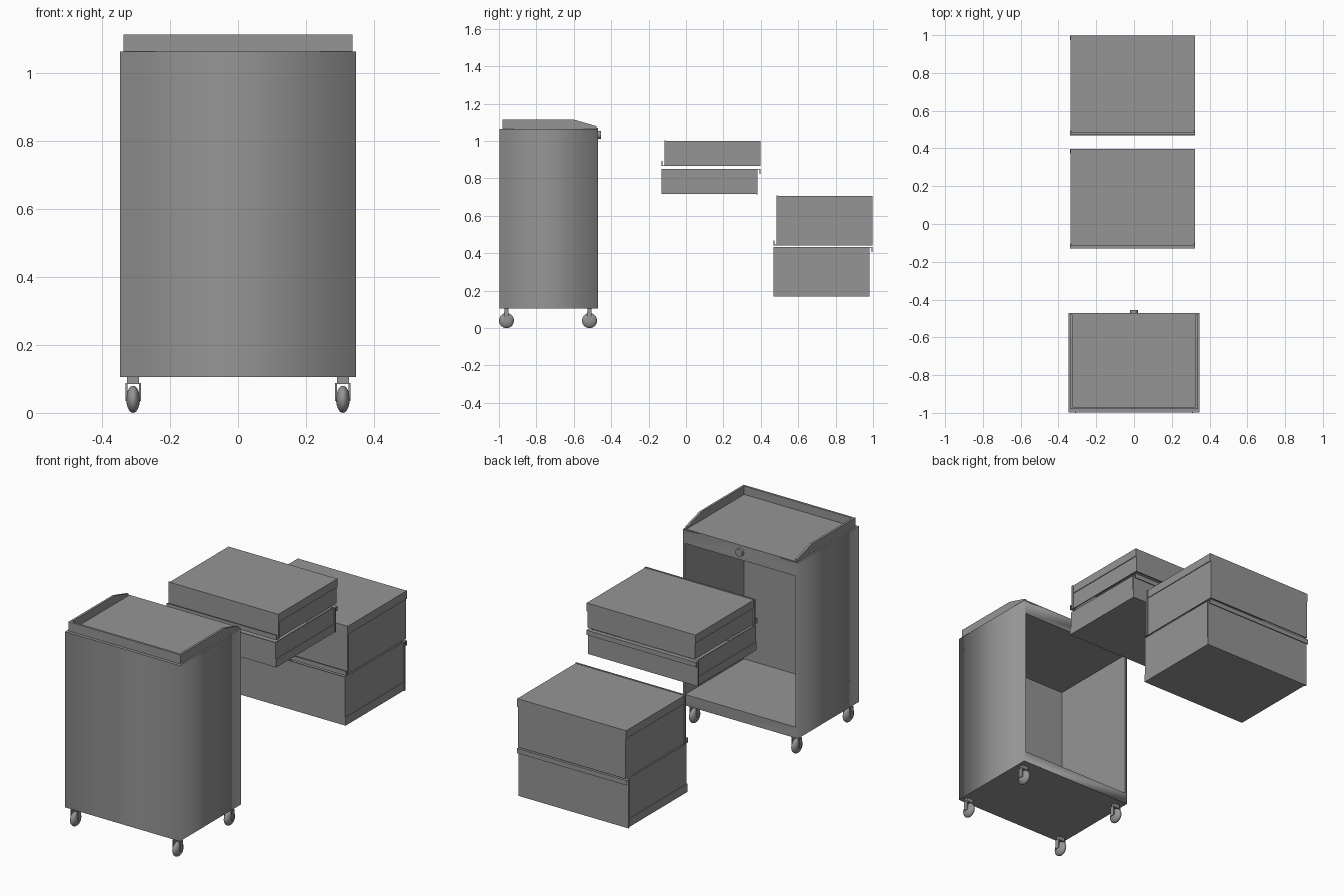
import bpy, bmesh, math
from mathutils import Matrix, Vector

if "Cube" in bpy.data.objects:
    bpy.data.objects.remove(bpy.data.objects["Cube"], do_unlink=True)

# One painted-metal colour
GREY = (0.3, 0.3, 0.3, 1)
grey = bpy.data.materials.new("plain grey")
grey.use_nodes = True
grey.diffuse_color = GREY
grey.node_tree.nodes["Principled BSDF"].inputs["Base Color"].default_value = GREY


def finish(bm, name):
    bmesh.ops.recalc_face_normals(bm, faces=bm.faces)
    mesh = bpy.data.meshes.new(name)
    bm.to_mesh(mesh)
    bm.free()
    mesh.materials.append(grey)
    obj = bpy.data.objects.new(name, mesh)
    bpy.context.collection.objects.link(obj)
    return obj


def add_box(bm, lo, hi):
    lo, hi = Vector(lo), Vector(hi)
    mat = Matrix.Translation((lo + hi) / 2) @ Matrix.Diagonal((*(hi - lo), 1))
    return bmesh.ops.create_cube(bm, size=1, matrix=mat)["verts"]


def box(name, lo, hi):
    bm = bmesh.new()
    add_box(bm, lo, hi)
    return finish(bm, name)


def prism(name, profile, x0, x1):
    """Extrude a (y, z) outline along x."""
    bm = bmesh.new()
    face = bm.faces.new([bm.verts.new((x0, y, z)) for y, z in profile])
    ext = bmesh.ops.extrude_face_region(bm, geom=[face])["geom"]
    verts = [v for v in ext if isinstance(v, bmesh.types.BMVert)]
    bmesh.ops.translate(bm, verts=verts, vec=(x1 - x0, 0, 0))
    return finish(bm, name)


def smooth(obj):
    for p in obj.data.polygons:
        p.use_smooth = True


# Cabinet shell, open at the back, softly shaded round its upright edges
W, Y0, Y1, Z0, Z1 = 0.347, -0.997, -0.47, 0.105, 1.065
OPEN_Z0, OPEN_Z1, WALL = 0.165, 0.99, 0.018
bm = bmesh.new()
add_box(bm, (-W, Y0, Z0), (W, Y1, Z1))
back = max(bm.faces, key=lambda f: f.calc_center_median().y)
bmesh.ops.inset_region(bm, faces=[back], thickness=WALL)
for v in back.verts:
    v.co.z = OPEN_Z1 if v.co.z > 0.5 else OPEN_Z0
hollow = bmesh.ops.extrude_face_region(bm, geom=[back])["geom"]
bmesh.ops.delete(bm, geom=[back], context="FACES_ONLY")
for v in hollow:
    if isinstance(v, bmesh.types.BMVert):
        v.co.y = Y0 + WALL
bm.normal_update()
for e in bm.edges:
    inner = all(abs(v.co.x) < W - 0.001 for v in e.verts)
    flat_end = any(abs(f.normal.z) > 0.9 for f in e.link_faces)
    e.smooth = not (inner or flat_end)
smooth(finish(bm, "cabinet_shell"))

# Top tray: floor, front lip and two sloping side lips
TX, TY, TZ = 0.338, -0.98, 1.115
box("tray_floor", (-TX, TY, Z1 - 0.005), (TX, Y1, Z1 + 0.005))
box("tray_front_lip", (-TX, TY, Z1), (TX, TY + 0.012, TZ))
lip = [(TY, Z1), (-0.478, Z1), (-0.478, 1.08), (-0.6, TZ), (TY, TZ)]
for side, s in (("left", 1), ("right", -1)):
    prism("tray_lip_" + side, lip, s * TX, s * (TX - 0.012))

# Round lock above the opening
bpy.ops.mesh.primitive_cylinder_add(vertices=24, radius=0.021, depth=0.02,
                                    location=(0, -0.465, 1.033),
                                    rotation=(math.pi / 2, 0, 0))
lock = bpy.context.object
lock.name = "lock"
lock.data.materials.append(grey)
bpy.ops.object.shade_smooth_by_angle()

# Casters: stem, fork and rounded wheel
FORK = [(-0.012, 0.035), (0.012, 0.035), (0.012, 0.088), (-0.012, 0.088)]
for end, y in (("front", -0.96), ("back", -0.516)):
    for side, x in (("left", 0.309), ("right", -0.309)):
        tag = "_" + end + "_" + side
        parts = [box("caster_stem" + tag, (x - 0.018, y - 0.01, 0.085),
                     (x + 0.018, y + 0.01, Z0 + 0.002))]
        for s in (-1, 1):
            cheek = prism("caster_fork" + tag, FORK, x + s * 0.017, x + s * 0.023)
            cheek.location.y = y
        bm = bmesh.new()
        scale = Matrix.Diagonal((0.02, 0.04, 0.04, 1))
        bmesh.ops.create_uvsphere(bm, u_segments=24, v_segments=14, radius=1,
                                  matrix=Matrix.Translation((x, y, 0.04)) @ scale)
        smooth(finish(bm, "caster_wheel" + tag))


# Drawers: open tray, wider front panel, hooked handle and side runners
def drawer(name, height, y, z, flipped):
    """Front faces +y with the rim at z; flipped turns it over about x."""
    bx, half, t = 0.325, 0.256, 0.008
    bm = bmesh.new()
    add_box(bm, (-bx, -half, -height), (bx, half, 0))
    bm.normal_update()
    top = max(bm.faces, key=lambda f: f.calc_center_median().z)
    bmesh.ops.inset_region(bm, faces=[top], thickness=t)
    ext = bmesh.ops.extrude_face_region(bm, geom=[top])["geom"]
    bmesh.ops.delete(bm, geom=[top], context="FACES_ONLY")
    bmesh.ops.translate(bm, verts=[v for v in ext if isinstance(v, bmesh.types.BMVert)],
                        vec=(0, 0, t - height))
    hook = [(half, 0), (half + 0.016, 0), (half + 0.016, -0.026),
            (half + 0.012, -0.026), (half + 0.012, -0.004), (half, -0.004)]
    parts = [
        finish(bm, name + "_tray"),
        box(name + "_front", (-bx - 0.008, half - 0.008, -height - 0.002),
            (bx + 0.006, half + 0.001, 0)),
        prism(name + "_handle", hook, -bx - 0.008, bx + 0.006),
    ]
    for side, s in (("left", 1), ("right", -1)):
        x0, x1 = sorted((s * bx, s * (bx + 0.004)))
        parts.append(box(name + "_runner_" + side, (x0, -half, -height),
                         (x1, half - 0.01, 0.045 - height)))
    for p in parts:
        p.location = (-0.007, y, z)
        p.rotation_euler.x = math.pi if flipped else 0


SMALL, LARGE = 0.134, 0.264
drawer("upper_lower_drawer", SMALL, 0.126, 0.851, False)
drawer("upper_turned_drawer", SMALL, 0.142, 0.866, True)
drawer("bottom_lower_drawer", LARGE, 0.725, 0.434, False)
drawer("bottom_turned_drawer", LARGE, 0.741, 0.442, True)
